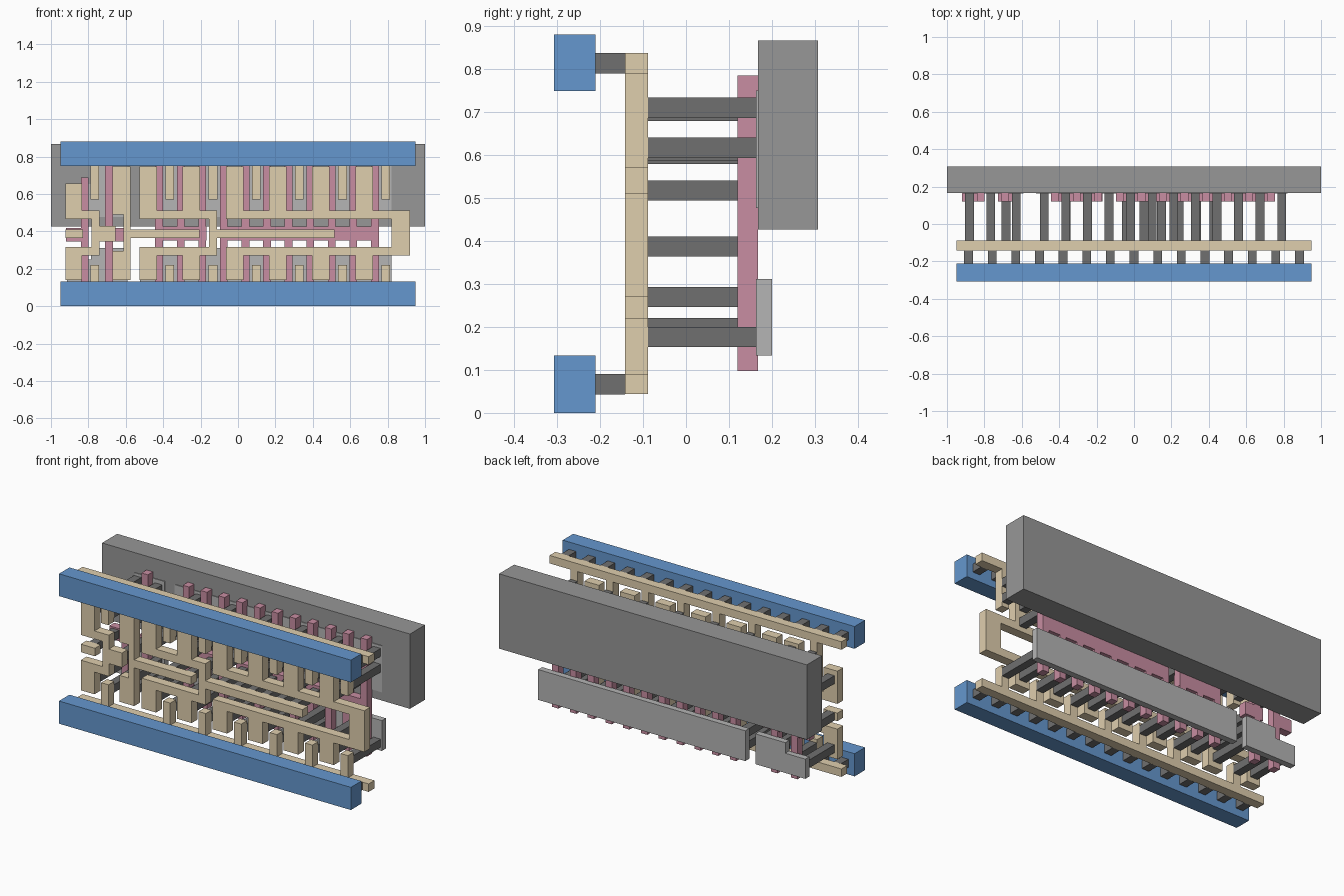
import bpy, bmesh

if "Cube" in bpy.data.objects:
    bpy.data.objects.remove(bpy.data.objects["Cube"])

def material(name, rgb):
    m = bpy.data.materials.new(name)
    m.diffuse_color = (*rgb, 1)
    m.use_nodes = True
    m.node_tree.nodes["Principled BSDF"].inputs["Base Color"].default_value = m.diffuse_color
    return m

BLUE = material("blue", (0.13, 0.31, 0.62))
TAN = material("tan", (0.74, 0.62, 0.42))
PINK = material("pink", (0.58, 0.27, 0.36))
DARK = material("dark_grey", (0.16, 0.16, 0.16))
MID = material("mid_grey", (0.31, 0.31, 0.31))
LIGHT = material("light_grey", (0.46, 0.46, 0.46))

def plate(name, rects, y0, y1, mat):
    """Union of (x0, x1, z0, z1) rectangles, extruded from y0 to y1."""
    xs = sorted({round(v, 4) for r in rects for v in r[:2]})
    zs = sorted({round(v, 4) for r in rects for v in r[2:]})
    bm = bmesh.new()
    verts = {}

    def vert(x, z):
        if (x, z) not in verts:
            verts[x, z] = bm.verts.new((x, y0, z))
        return verts[x, z]

    for xa, xb in zip(xs, xs[1:]):
        for za, zb in zip(zs, zs[1:]):
            cx, cz = (xa + xb) / 2, (za + zb) / 2
            if any(r[0] < cx < r[1] and r[2] < cz < r[3] for r in rects):
                bm.faces.new([vert(xa, za), vert(xb, za), vert(xb, zb), vert(xa, zb)])
    bmesh.ops.dissolve_limit(bm, angle_limit=0.01, verts=bm.verts[:], edges=bm.edges[:])
    ext = bmesh.ops.extrude_face_region(bm, geom=bm.faces[:], use_keep_orig=True)
    moved = [g for g in ext["geom"] if isinstance(g, bmesh.types.BMVert)]
    bmesh.ops.translate(bm, verts=moved, vec=(0, y1 - y0, 0))
    bmesh.ops.recalc_face_normals(bm, faces=bm.faces[:])
    me = bpy.data.meshes.new(name)
    bm.to_mesh(me)
    bm.free()
    me.materials.append(mat)
    ob = bpy.data.objects.new(name, me)
    bpy.context.collection.objects.link(ob)
    return ob

def square(x, z, h=0.0234):
    return (x - h, x + h, z - h, z + h)

# Shared positions
PITCH = 0.1154
GATES = [-0.422 + PITCH * i for i in range(11)]
SLOTS = [-0.4797 + PITCH * i for i in range(12)]      # gaps either side of the gates
OUT_A, OUT_B = SLOTS[0:3:2], SLOTS[4::2]              # signal columns
POWER = [-0.766] + SLOTS[1::2]                        # columns tied to the rails
RAILS = ((0.0434, 0.09), (0.79, 0.837))
LOW, HIGH = (0.27, 0.317), (0.465, 0.512)             # horizontal signal bars
MIDBAR = (0.364, 0.411)

# Large back slab
plate("back_slab", [(-1, 1, 0.427, 0.866)], 0.167, 0.307, MID)

# Thin light plates: lower pair stands free, upper pair is set into the slab
plate("lower_plate_small", [(-0.915, -0.785, 0.133, 0.249), (-0.785, -0.59, 0.133, 0.311)], 0.163, 0.2, LIGHT)
plate("lower_plate_large", [(-0.525, 0.82, 0.133, 0.311)], 0.163, 0.2, LIGHT)
plate("upper_plate_small", [(-0.915, -0.785, 0.477, 0.653), (-0.785, -0.59, 0.477, 0.75)], 0.163, 0.2, LIGHT)
plate("upper_plate_large", [(-0.525, 0.82, 0.477, 0.75)], 0.163, 0.2, LIGHT)

# Pink gate fingers with their cross strips
def finger(x, top=0.785):
    return (x - 0.0206, x + 0.0206, 0.098, top)

plate("gate_input", [finger(-0.82, 0.688), (-0.92, -0.7994, 0.345, 0.419)], 0.12, 0.167, PINK)
plate("gate_second", [finger(-0.69), (-0.727, -0.61, 0.345, 0.419)], 0.12, 0.167, PINK)
plate("gate_triple", [finger(x) for x in GATES[:3]] + [(-0.4426, -0.168, 0.35, 0.427)], 0.12, 0.167, PINK)
plate("gate_eight", [finger(x) for x in GATES[3:]] + [(-0.0964, 0.7526, 0.35, 0.427)], 0.12, 0.167, PINK)

# Dark contact posts between the tan layer and the back layers
posts = [(-0.88, 0.387), (-0.685, 0.387), (-0.88, 0.197), (-0.88, 0.603), (-0.63, 0.197), (-0.63, 0.27),
         (-0.63, 0.603), (-0.63, 0.703), (-0.364, 0.387), (-0.249, 0.387)]
posts += [(-0.04 + 0.0934 * i, 0.387) for i in range(6)]
for x in OUT_A + OUT_B:
    posts += [(x, z) for z in (0.197, 0.27, 0.517, 0.61)]
for x in POWER:
    posts += [(x, z) for z in (0.177, 0.617, 0.71)]
plate("contact_posts", [square(x, z) for x, z in posts], -0.088, 0.166, DARK)

# Tan rails with stubs reaching inward
def stubs(z0, z1):
    return [(x - 0.0234, x + 0.0234, z0, z1) for x in POWER]

plate("lower_inner_rail", [(-0.948, 0.948, *RAILS[0])] + stubs(0.05, 0.22), -0.142, -0.088, TAN)
plate("upper_inner_rail", [(-0.948, 0.948, *RAILS[1])] + stubs(0.57, 0.83), -0.142, -0.088, TAN)

# Tan signal tracks
def columns(xs):
    return [r for x in xs for r in ((x - 0.047, x + 0.047, 0.14, LOW[1]),
                                    (x - 0.047, x + 0.047, HIGH[0], 0.747))]

def track(name, rects):
    plate(name, rects, -0.142, -0.088, TAN)

track("input_tab", [(-0.922, -0.83, *MIDBAR)])
track("first_track", [(-0.922, -0.833, 0.14, LOW[1]), (-0.922, -0.833, HIGH[0], 0.657),
                      (-0.922, -0.74, *LOW), (-0.922, -0.74, *HIGH),
                      (-0.782, -0.74, LOW[0], HIGH[1]), (-0.782, -0.655, 0.345, 0.43)])
track("second_track", [(-0.67, -0.575, 0.14, 0.295), (-0.67, -0.575, 0.49, 0.747),
                       (-0.612, -0.575, 0.14, 0.747), (-0.612, -0.205, *MIDBAR)])
track("third_track", columns(OUT_A) + [(-0.525, -0.113, *LOW), (-0.525, -0.113, *HIGH),
                                       (-0.156, -0.113, LOW[0], HIGH[1]), (-0.156, 0.517, *MIDBAR)])
track("output_track", columns(OUT_B) + [(-0.065, 0.92, *LOW), (-0.065, 0.92, *HIGH),
                                        (0.82, 0.92, LOW[0], HIGH[1])])

# Short dark pegs and blue front rails
for name, (a, b), z0, z1 in (("lower", RAILS[0], 0, 0.133), ("upper", RAILS[1], 0.749, 0.88)):
    plate(name + "_rail_pegs", [square(-0.8846 + 0.12637 * i, (a + b) / 2) for i in range(15)],
          -0.21, -0.142, DARK)
    plate(name + "_front_rail", [(-0.948, 0.948, z0, z1)], -0.307, -0.21, BLUE)
